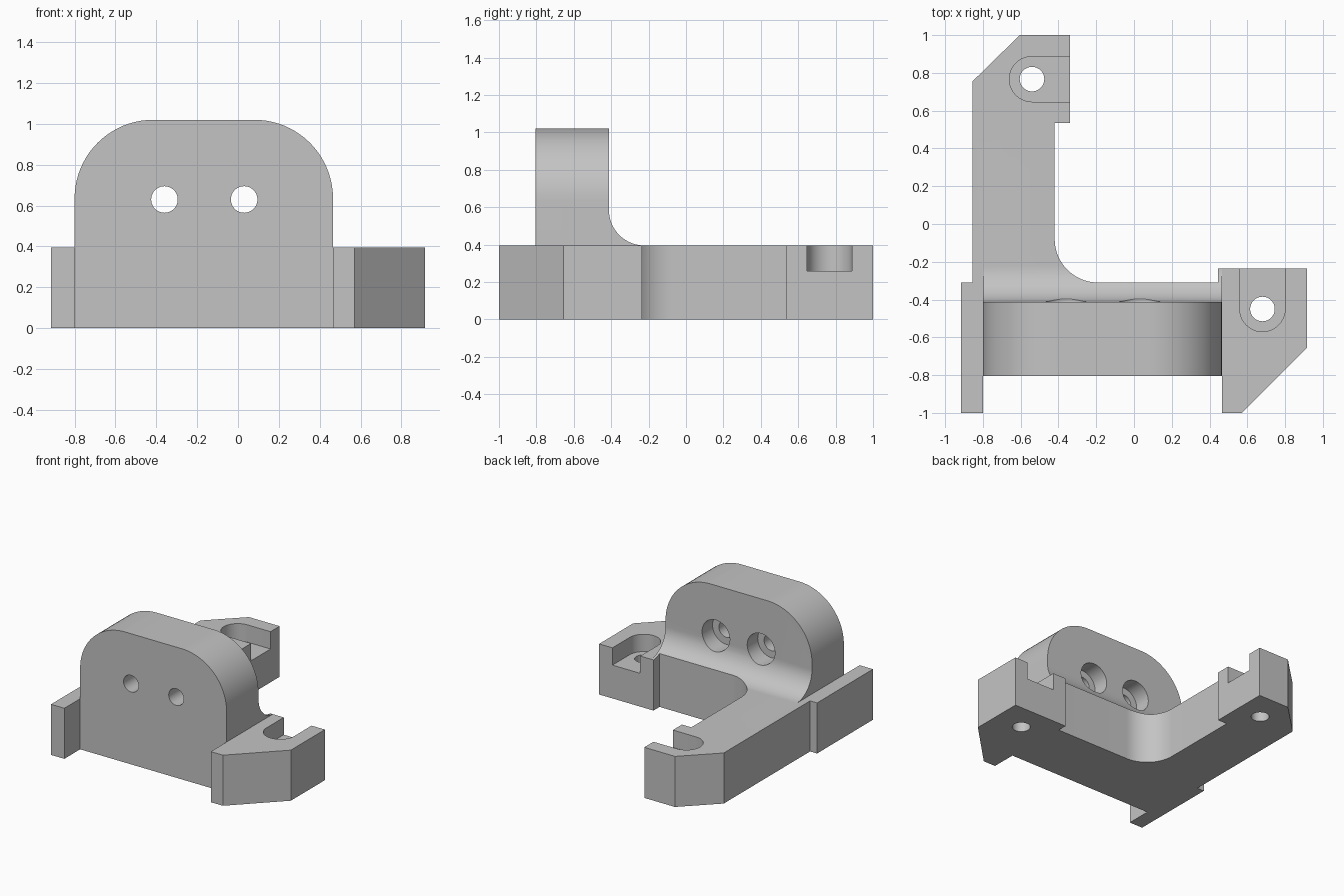
import bpy
import bmesh
from math import cos, sin, radians

cube = bpy.data.objects.get("Cube")
if cube:
    bpy.data.objects.remove(cube, do_unlink=True)

grey = bpy.data.materials.new("plain_grey")
grey.use_nodes = True
grey.diffuse_color = (0.55, 0.55, 0.55, 1)
grey.node_tree.nodes["Principled BSDF"].inputs["Base Color"].default_value = grey.diffuse_color

BASE = 0.395                      # thickness of the base plate
LEFT, RIGHT = -0.80, 0.465        # sides of the upright plate
FRONT, BACK, TOP = -0.805, -0.412, 1.02
PLACE = {"X": lambda u, v, w: (w, u, v),
         "Y": lambda u, v, w: (u, w, v),
         "Z": lambda u, v, w: (u, v, w)}


def arc(cu, cv, r, start, end, steps=20):
    angles = [radians(start + (end - start) * i / steps) for i in range(steps + 1)]
    return [(cu + r * cos(a), cv + r * sin(a)) for a in angles]


def prism(name, profile, axis, low, high):
    """Extrude a flat profile along an axis."""
    bm = bmesh.new()
    rings = [[bm.verts.new(PLACE[axis](u, v, w)) for u, v in profile] for w in (low, high)]
    n = len(profile)
    for ring in rings:
        bm.faces.new(ring)
    for i in range(n):
        j = (i + 1) % n
        bm.faces.new((rings[0][i], rings[0][j], rings[1][j], rings[1][i]))
    bmesh.ops.recalc_face_normals(bm, faces=bm.faces)
    mesh = bpy.data.meshes.new(name)
    bm.to_mesh(mesh)
    bm.free()
    mesh.materials.append(grey)
    obj = bpy.data.objects.new(name, mesh)
    bpy.context.collection.objects.link(obj)
    return obj


def combine(target, tool, operation):
    """Apply a boolean and discard the tool."""
    mod = target.modifiers.new(operation, "BOOLEAN")
    mod.object, mod.operation, mod.solver = tool, operation, "EXACT"
    with bpy.context.temp_override(object=target, active_object=target):
        bpy.ops.object.modifier_apply(modifier=mod.name)
    bpy.data.objects.remove(tool, do_unlink=True)


def drill(target, axis, u, v, r, low, high):
    circle = arc(u, v, r, 0, 360, 48)[:-1]
    combine(target, prism("hole_cutter", circle, axis, low, high), "DIFFERENCE")


# L-shaped base plate with a rounded inner corner and two mounting ends
footprint = [(-0.915, -1), (LEFT, -1), (LEFT, FRONT), (RIGHT, FRONT), (RIGHT, -1),
             (0.57, -1), (0.915, -0.655), (0.915, -0.235), (0.445, -0.235), (0.445, -0.31)]
footprint += arc(-0.19, -0.08, 0.23, 270, 180)
footprint += [(-0.42, 0.535), (-0.34, 0.535), (-0.34, 1), (-0.605, 1),
              (-0.855, 0.755), (-0.855, -0.31), (-0.915, -0.31)]
bracket = prism("bracket", footprint, "Z", 0, BASE)

# Upright plate with rounded top corners
R = 0.385
outline = [(LEFT, 0.2), (RIGHT, 0.2)]
outline += arc(RIGHT - R, TOP - R, R, 0, 90) + arc(LEFT + R, TOP - R, R, 90, 180)
combine(bracket, prism("upright_plate", outline, "Y", FRONT, BACK), "UNION")

# Concave fillet behind the upright, trimmed to the footprint
F = 0.19
section = [(-0.6, 0.3), (BACK + F, 0.3)]
section += arc(BACK + F, BASE + F, F, 270, 180) + [(-0.6, BASE + F)]
fillet = prism("fillet", section, "X", LEFT, RIGHT)
combine(fillet, prism("trim", footprint, "Z", 0.1, 1), "INTERSECT")
combine(bracket, fillet, "UNION")

# Counterbored bolt holes through the upright
for x in (-0.36, 0.03):
    drill(bracket, "Y", x, 0.63, 0.065, -1.1, 0)
    drill(bracket, "Y", x, 0.63, 0.12, BACK - 0.13, 0)

# Open-ended recesses and holes in the mounting ends
S = 0.12
back_slot = arc(-0.54, 0.767, S, 90, 270) + [(-0.2, 0.767 - S), (-0.2, 0.767 + S)]
front_slot = arc(0.68, -0.45, S, 180, 360) + [(0.68 + S, -0.1), (0.68 - S, -0.1)]
for slot, (x, y) in ((back_slot, (-0.54, 0.767)), (front_slot, (0.68, -0.45))):
    combine(bracket, prism("slot_cutter", slot, "Z", 0.26, 0.6), "DIFFERENCE")
    drill(bracket, "Z", x, y, 0.065, -0.2, 0.6)

# Smooth curved walls, sharp edges
bpy.ops.object.select_all(action="DESELECT")
bracket.select_set(True)
bpy.context.view_layer.objects.active = bracket
bpy.ops.object.shade_smooth_by_angle(angle=radians(30))
